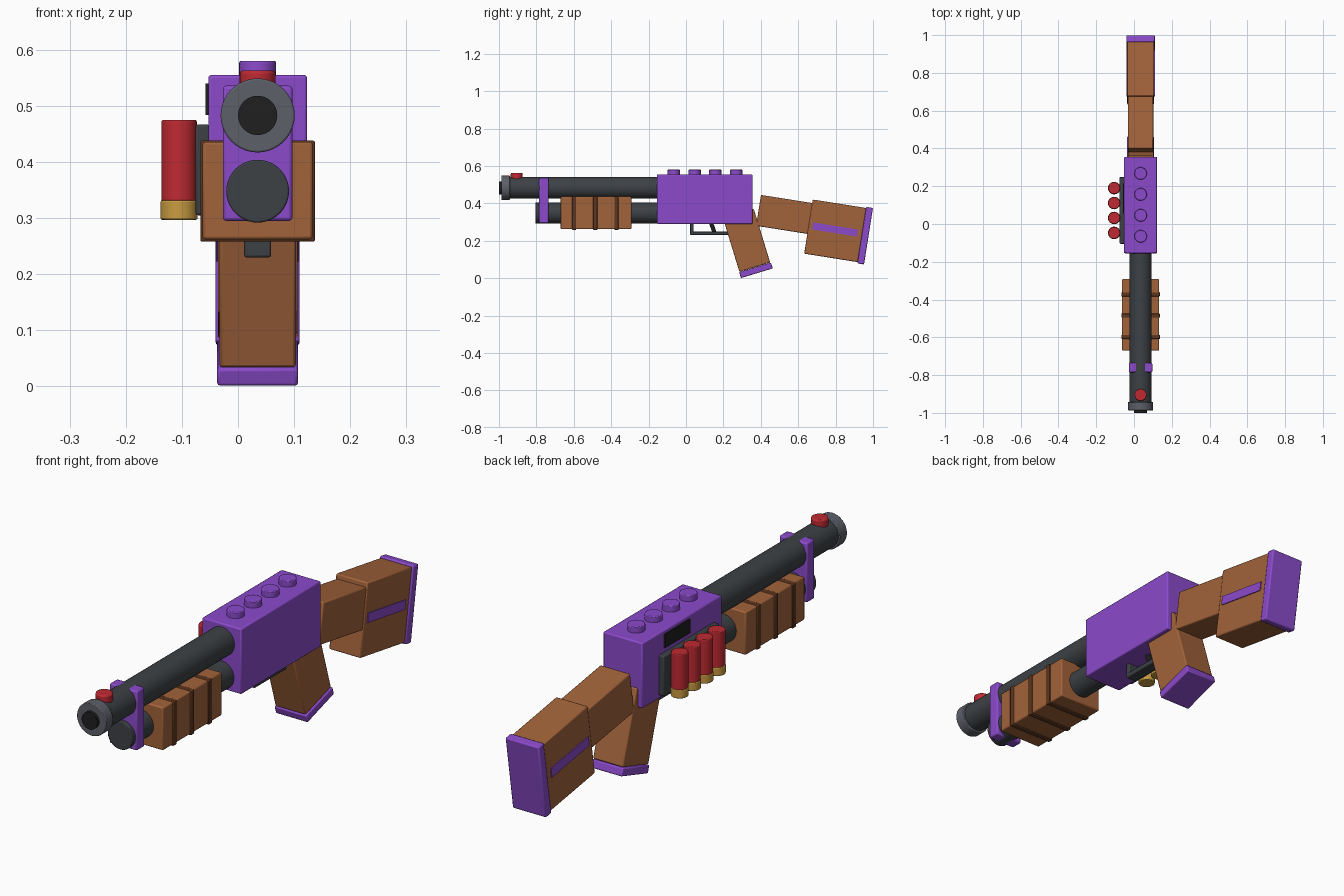
import bpy
from math import radians

cube = bpy.data.objects.get("Cube")
if cube:
    bpy.data.objects.remove(cube, do_unlink=True)


def material(name, r, g, b):
    m = bpy.data.materials.new(name)
    m.use_nodes = True
    m.diffuse_color = (r, g, b, 1)
    m.node_tree.nodes["Principled BSDF"].inputs["Base Color"].default_value = (r, g, b, 1)
    return m


PURPLE = material("purple", 0.26, 0.07, 0.60)
WOOD = material("wood", 0.36, 0.125, 0.043)
DARK_WOOD = material("dark wood", 0.11, 0.037, 0.014)
GUNMETAL = material("gunmetal", 0.046, 0.053, 0.060)
STEEL = material("steel", 0.11, 0.115, 0.14)
BLACK = material("black", 0.014, 0.014, 0.014)
RED = material("red", 0.52, 0.023, 0.032)
BRASS = material("brass", 0.58, 0.33, 0.053)

CX = 0.035  # centre plane of the body


def finish(name, mat, bevel):
    ob = bpy.context.object
    ob.name = ob.data.name = name
    ob.data.materials.append(mat)
    bpy.ops.object.shade_smooth_by_angle(angle=radians(30))
    if bevel:
        mod = ob.modifiers.new("soft edges", "BEVEL")
        mod.width = bevel
        mod.segments = 2
        mod.limit_method = "ANGLE"
    return ob


def box(name, mat, centre, size, tilt=0, bevel=0.005):
    bpy.ops.mesh.primitive_cube_add(size=1, location=centre)
    ob = bpy.context.object
    ob.scale = size
    bpy.ops.object.transform_apply(location=False, rotation=False, scale=True)
    ob.rotation_euler.x = radians(tilt)
    return finish(name, mat, bevel)


def span(name, mat, x, y, z, bevel=0.005):
    """Box given by its low and high limits on each axis."""
    lims = (x, y, z)
    return box(name, mat, [(a + b) / 2 for a, b in lims], [b - a for a, b in lims], 0, bevel)


def rod_y(name, mat, z, radius, y0, y1, bevel=0.003):
    bpy.ops.mesh.primitive_cylinder_add(vertices=40, radius=radius, depth=y1 - y0,
                                        location=(CX, (y0 + y1) / 2, z),
                                        rotation=(radians(90), 0, 0))
    return finish(name, mat, bevel)


def rod_z(name, mat, x, y, radius, z0, z1, bevel=0.003):
    bpy.ops.mesh.primitive_cylinder_add(vertices=32, radius=radius, depth=z1 - z0,
                                        location=(x, y, (z0 + z1) / 2))
    return finish(name, mat, bevel)


# Receiver with top studs and ejection port
span("receiver", PURPLE, (-0.053, 0.123), (-0.155, 0.355), (0.29, 0.555))
for i in range(4):
    rod_z(f"top_stud_{i + 1}", PURPLE, CX, -0.065 + 0.111 * i, 0.033, 0.55, 0.58)
span("ejection_port", BLACK, (-0.058, -0.05), (0.055, 0.215), (0.484, 0.54), 0)

# Barrel, muzzle and magazine tube
rod_y("barrel", GUNMETAL, 0.483, 0.058, -0.96, -0.14)
rod_y("muzzle_ring", STEEL, 0.483, 0.066, -0.987, -0.942)
rod_y("bore", BLACK, 0.483, 0.035, -1.0, -0.95, 0)
rod_y("magazine_tube", GUNMETAL, 0.348, 0.056, -0.805, -0.14)
span("barrel_band", PURPLE, (-0.027, 0.097), (-0.785, -0.735), (0.295, 0.536), 0.006)
rod_z("front_sight", RED, CX, -0.905, 0.032, 0.525, 0.563, 0.005)

# Pump handle with ribs
span("pump_handle", WOOD, (-0.063, 0.133), (-0.67, -0.292), (0.262, 0.436))
for i in range(3):
    y = -0.598 + 0.113 * i
    span(f"pump_rib_{i + 1}", DARK_WOOD, (-0.067, 0.137), (y - 0.011, y + 0.011),
         (0.258, 0.438), 0.003)

# Trigger and guard
span("guard_bottom", GUNMETAL, (0.011, 0.059), (0.022, 0.25), (0.23, 0.25), 0.004)
span("guard_front", GUNMETAL, (0.011, 0.059), (0.022, 0.04), (0.23, 0.3), 0.004)
box("trigger", BLACK, (CX, 0.142, 0.273), (0.024, 0.022, 0.06), 20, 0.003)

# Pistol grip
box("grip", WOOD, (CX, 0.324, 0.202), (0.136, 0.172, 0.30), 17)
box("grip_cap", PURPLE, (CX, 0.374, 0.042), (0.144, 0.178, 0.033), 17)

# Shoulder stock
box("stock_neck", WOOD, (CX, 0.536, 0.339), (0.134, 0.30, 0.167), -9)
box("stock_butt", WOOD, (CX, 0.798, 0.253), (0.142, 0.29, 0.293), -9)
box("butt_pad", PURPLE, (CX, 0.958, 0.227), (0.15, 0.036, 0.306), -9)
box("stock_stripe", PURPLE, (CX, 0.797, 0.26), (0.15, 0.243, 0.038), -9, 0)

# Side shell carrier
span("shell_carrier", GUNMETAL, (-0.076, -0.05), (-0.105, 0.25), (0.305, 0.467))
for i in range(4):
    y = -0.047 + 0.079 * i
    rod_z(f"shell_case_{i + 1}", RED, -0.105, y, 0.0315, 0.33, 0.475)
    rod_z(f"shell_base_{i + 1}", BRASS, -0.105, y, 0.033, 0.297, 0.332)
